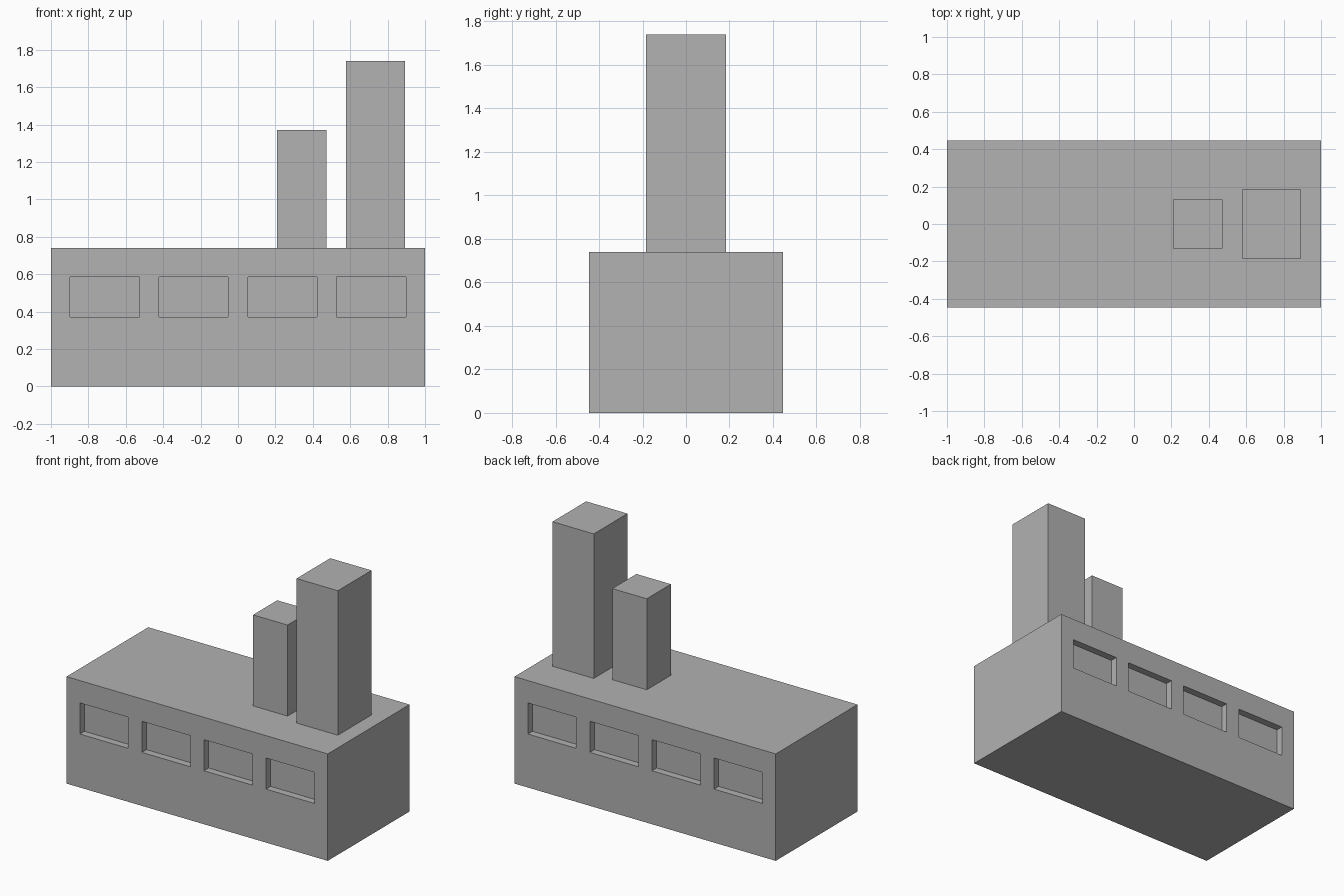
import bpy
import bmesh

cube = bpy.data.objects.get("Cube")
if cube:
    bpy.data.objects.remove(cube, do_unlink=True)

GREY = (0.445, 0.445, 0.445, 1.0)
grey = bpy.data.materials.new("plain grey")
grey.use_nodes = True
grey.diffuse_color = GREY
grey.node_tree.nodes["Principled BSDF"].inputs["Base Color"].default_value = GREY


def box_mesh(x, y, z):
    """Box spanning the given (low, high) ranges."""
    bm = bmesh.new()
    bmesh.ops.create_cube(bm, size=1)
    for v in bm.verts:
        v.co = [r[0] if c < 0 else r[1] for c, r in zip(v.co, (x, y, z))]
    return bm


def add_object(name, bm):
    mesh = bpy.data.meshes.new(name)
    bm.to_mesh(mesh)
    bm.free()
    mesh.materials.append(grey)
    obj = bpy.data.objects.new(name, mesh)
    bpy.context.collection.objects.link(obj)
    return obj


# Main hall, cut along the window edges
HALF_DEPTH, ROOF = 0.447, 0.74
SILL, LINTEL = 0.37, 0.585
WINDOW_WIDTH, WINDOW_STEP, RECESS = 0.37, 0.475, 0.05
window_centres = [(i - 1.5) * WINDOW_STEP for i in range(4)]
hall = box_mesh((-1, 1), (-HALF_DEPTH, HALF_DEPTH), (0, ROOF))


def cut(point, normal):
    bmesh.ops.bisect_plane(hall, geom=hall.verts[:] + hall.edges[:] + hall.faces[:],
                           plane_co=point, plane_no=normal)


for z in (SILL, LINTEL):
    cut((0, 0, z), (0, 0, 1))
for c in window_centres:
    for side in (-1, 1):
        cut((c + side * WINDOW_WIDTH / 2, 0, 0), (1, 0, 0))

# Recessed windows along the front and back walls
hall.normal_update()
windows = []
for f in hall.faces:
    p = f.calc_center_median()
    if (abs(f.normal.y) > 0.9 and SILL < p.z < LINTEL
            and any(abs(p.x - c) < WINDOW_WIDTH / 4 for c in window_centres)):
        windows.append(f)
bmesh.ops.inset_individual(hall, faces=windows, thickness=0, depth=-RECESS)
add_object("main_hall", hall)

# Square chimneys standing on the roof
add_object("short_chimney", box_mesh((0.208, 0.472), (-0.132, 0.132), (ROOF, 1.37)))
add_object("tall_chimney", box_mesh((0.577, 0.893), (-0.184, 0.184), (ROOF, 1.74)))
